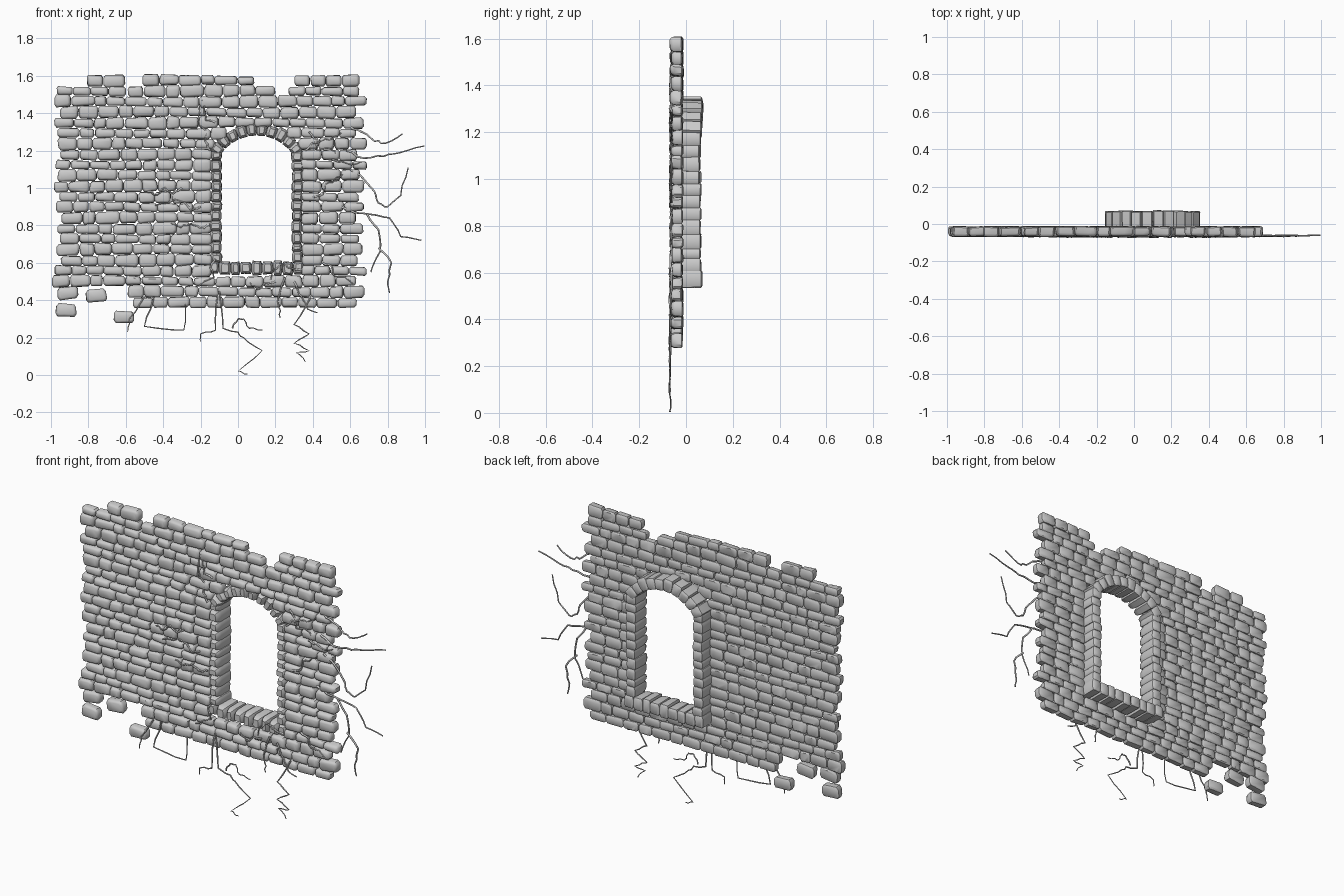
import bpy, bmesh, math, random
from mathutils import Vector

if "Cube" in bpy.data.objects:
    bpy.data.objects.remove(bpy.data.objects["Cube"])
random.seed(7)
R = random.uniform

# Rounded-square outline shared by every stone
OUTLINE = [(-1, -.55), (-.8, -1), (-.25, -1), (.3, -1), (.8, -1), (1, -.55),
           (1, .55), (.8, 1), (.25, 1), (-.3, 1), (-.8, 1), (-1, .55)]


def stone(bm, quad, y0, y1, jit=.006, tilt=.05, edge=.007):
    """Worn stone: quad = 4 (x, z) corners counter-clockwise, y0 front, y1 back."""
    back = [Vector((x + R(-jit, jit) * .4, z + R(-jit, jit) * .3)) for x, z in quad]
    front = [p + Vector((R(-jit, jit), R(-jit, jit))) for p in back]
    c = sum(back, Vector((0, 0))) / 4
    hw = max((back[1] - back[0]).length / 2, .01)
    hh = max((back[3] - back[0]).length / 2, .01)
    kx, kz = R(-tilt, tilt), R(-tilt, tilt)
    d = y1 - y0
    layers = [(y1, edge), (y1 - edge * .8, 0), (y0 + d * .3, 0),
              (y0 + d * .1, edge * .7), (y0, edge * 1.8)]
    rings = []
    for y, inset in layers:
        t = (y1 - y) / d
        q = [a.lerp(b, t) for a, b in zip(back, front)]
        ring = []
        for u, v in OUTLINE:
            u *= max(1 - inset / hw, .2)
            v *= max(1 - inset / hh, .2)
            p = q[0].lerp(q[1], (u + 1) / 2).lerp(q[3].lerp(q[2], (u + 1) / 2), (v + 1) / 2)
            ring.append(bm.verts.new((p.x, y + kx * (p.x - c.x) + kz * (p.y - c.y), p.y)))
        rings.append(ring)
    n = len(OUTLINE)
    for a, b in zip(rings, rings[1:]):
        for i in range(n):
            bm.faces.new((a[i], a[(i + 1) % n], b[(i + 1) % n], b[i]))
    bm.faces.new(rings[0])
    bm.faces.new(rings[-1])


def rect(x0, x1, z0, z1, ang=0):
    cx, cz, c, s = (x0 + x1) / 2, (z0 + z1) / 2, math.cos(ang), math.sin(ang)
    return [(cx + (x - cx) * c - (z - cz) * s, cz + (x - cx) * s + (z - cz) * c)
            for x, z in ((x0, z0), (x1, z0), (x1, z1), (x0, z1))]


def finish(bm, name):
    bmesh.ops.recalc_face_normals(bm, faces=bm.faces)
    me = bpy.data.meshes.new(name)
    bm.to_mesh(me)
    bm.free()
    ob = bpy.data.objects.new(name, me)
    bpy.context.collection.objects.link(ob)
    bpy.ops.object.select_all(action='DESELECT')
    ob.select_set(True)
    bpy.context.view_layer.objects.active = ob
    bpy.ops.object.shade_smooth_by_angle(angle=math.radians(40))


# Window layout
CX, HALF, ARCH_Z, RI, RO = .1, .187, 1.045, .236, .306
YF, YB = -.066, -.014
ROWS, PITCH, BASE = 22, .0565, .36


def course(i, x):
    """Wavy height of the joint below row i."""
    return BASE + PITCH * i + .006 * math.sin(5 * x + i * 1.9) * (0 < i)


def fill(bm, i, xa, xb):
    """Lay stones of row i between xa and xb."""
    n = max(1, round((xb - xa) / .098))
    cuts = [xa + (xb - xa) * k / n for k in range(n + 1)]
    cuts = [c if k in (0, n) else c + R(-.018, .018) for k, c in enumerate(cuts)]
    for a, b in zip(cuts, cuts[1:]):
        g = .001
        q = [(a + g, course(i, a) + g), (b - g, course(i, b) + g),
             (b - g, course(i + 1, b) - g), (a + g, course(i + 1, a) - g)]
        o = R(-.003, .003)
        stone(bm, q, YF + o, YB + R(-.003, .002))


# Wall courses, broken at the edges and around the window
bm = bmesh.new()
for i in range(ROWS):
    zc = BASE + PITCH * (i + .5)
    left = -.955 - (i % 2) * .02 + R(-.012, .012)
    right = .64 + (i % 2) * .035 + R(-.01, .015)
    if i < 2:
        spans = [(-.59 + .03 * (1 - i), right)]
    elif i == ROWS - 1:
        spans = [(-.81, -.6), (-.51, .09), (.3, .65)]
    elif i == ROWS - 2:
        spans = [(-.97, -.6), (-.59, .2), (.27, .65)]
    else:
        spans = [(-.995 if i == 2 else left, right)]
    hw = 0
    if .55 < zc < 1.2:
        hw = .24
    elif zc >= 1.2 and zc - ARCH_Z < .29:
        hw = math.sqrt(.295 ** 2 - (zc - ARCH_Z) ** 2)
    for a, b in spans:
        if hw:
            fill(bm, i, a, CX - hw)
            fill(bm, i, CX + hw, b)
        else:
            fill(bm, i, a, b)
# Loose stones on the lower left corner
for x, z, ang in ((-.91, .44, .1), (-.92, .345, -.08), (-.76, .425, .12), (-.61, .31, -.05)):
    stone(bm, rect(x - .055, x + .055, z - .032, z + .032, ang), YF, YB)
finish(bm, "wall_stones")

# Window jambs
bm = bmesh.new()
FY, BY = -.066, .065
for side in (-1, 1):
    cuts = [.6 + .6 * k / 11 + (R(-.008, .008) if 0 < k < 11 else 0) for k in range(12)]
    for a, b in zip(cuts, cuts[1:]):
        xs = sorted((CX + side * (HALF + R(-.004, .004)), CX + side * (HALF + .06 + R(-.006, .006))))
        stone(bm, rect(*xs, a, b), FY, BY + R(-.005, .002), .003, .02)
finish(bm, "window_jambs")

# Window sill
bm = bmesh.new()
cuts = [-.155 + .51 * k / 9 + (R(-.007, .007) if 0 < k < 9 else 0) for k in range(10)]
for a, b in zip(cuts, cuts[1:]):
    stone(bm, rect(a, b, .535 + R(-.004, .01), .608 + R(-.004, .004)), FY, BY + R(-.003, .005), .003, .02)
finish(bm, "window_sill")

# Window arch
bm = bmesh.new()
A = math.radians(58)
cuts = [-A + 2 * A * k / 10 for k in range(11)]
for a, b in zip(cuts, cuts[1:]):
    ro = RO + R(-.012, .004)
    pts = [(CX + r * math.sin(t), ARCH_Z + r * math.cos(t))
           for r, t in ((RI, a), (RI, b), (ro, b), (ro, a))]
    stone(bm, pts, FY, .071 + R(-.004, .003), .003, .02)
finish(bm, "window_arch")


# Roots: thin crooked tubes
def roots(name, paths, radius, y):
    cu = bpy.data.curves.new(name, 'CURVE')
    cu.dimensions = '3D'
    cu.bevel_depth = radius
    cu.bevel_resolution = 1
    cu.use_fill_caps = True
    for path in paths:
        pts = []
        for (x0, z0), (x1, z1) in zip(path, path[1:]):
            for k in range(3):
                t, j = k / 3, .006 if k else 0
                pts.append((x0 + (x1 - x0) * t + R(-j, j), z0 + (z1 - z0) * t + R(-j, j)))
        pts.append(path[-1])
        s = cu.splines.new('POLY')
        s.points.add(len(pts) - 1)
        for k, (p, (x, z)) in enumerate(zip(s.points, pts)):
            p.co = (x, y + R(0, .006), z, 1)
            p.radius = 1 - .45 * k / len(pts)
    bpy.context.collection.objects.link(bpy.data.objects.new(name, cu))


roots("side_roots", [
    [(.6, 1.33), (.66, 1.3), (.73, 1.25), (.79, 1.24), (.88, 1.29)],
    [(.58, 1.2), (.67, 1.16), (.78, 1.17), (.87, 1.19), (.997, 1.225)],
    [(.6, 1.1), (.67, 1.05), (.73, .98), (.75, .92), (.8, .9), (.87, .96), (.91, 1.11)],
    [(.55, .9), (.62, .87), (.7, .86), (.81, .84), (.87, .74), (.98, .72)],
    [(.69, .86), (.75, .78), (.76, .66), (.71, .55)],
    [(.75, .68), (.82, .6), (.8, .5), (.81, .44)]], .006, -.066)
roots("hanging_roots", [
    [(-.45, .42), (-.5, .26), (-.29, .24), (-.28, .38)],
    [(-.5, .42), (-.58, .3), (-.59, .23)],
    [(-.11, .42), (-.12, .24), (-.2, .22), (-.2, .18)],
    [(-.1, .45), (-.08, .25), (0, .23), (.03, .2), (.13, .13), (0, .02), (.05, .005)],
    [(-.03, .25), (0, .3), (.03, .3), (.06, .25), (.13, .24)],
    [(.39, .42), (.3, .27), (.38, .22), (.3, .17), (.38, .13), (.31, .12), (.36, .07)]], .0045, -.071)

# Roots creeping over the wall face: random walks from a few starting points
walks = []
for x, z, ang, n in ((.34, .56, 3.6, 4), (.3, .5, 5.5, 4), (.2, .5, 3.3, 3), (.25, .52, 5, 4),
                     (.4, .95, .5, 4), (.36, 1.2, 0, 4), (.38, 1.3, -.6, 4), (.45, .6, -.5, 4),
                     (-.15, 1.2, 1.8, 5), (-.12, 1.35, 2.2, 3), (-.12, .62, 4.2, 4),
                     (-.2, .9, 3, 5), (-.3, 1, 3.2, 4), (-.15, .8, 2.8, 4), (.5, 1.15, .3, 3)):
    path = [(x, z)]
    for _ in range(n):
        a = ang + R(-.9, .9)
        x, z = x + .055 * math.cos(a), z + .055 * math.sin(a)
        path.append((x, z))
    walks.append(path)
roots("wall_roots", walks, .0055, -.0695)
